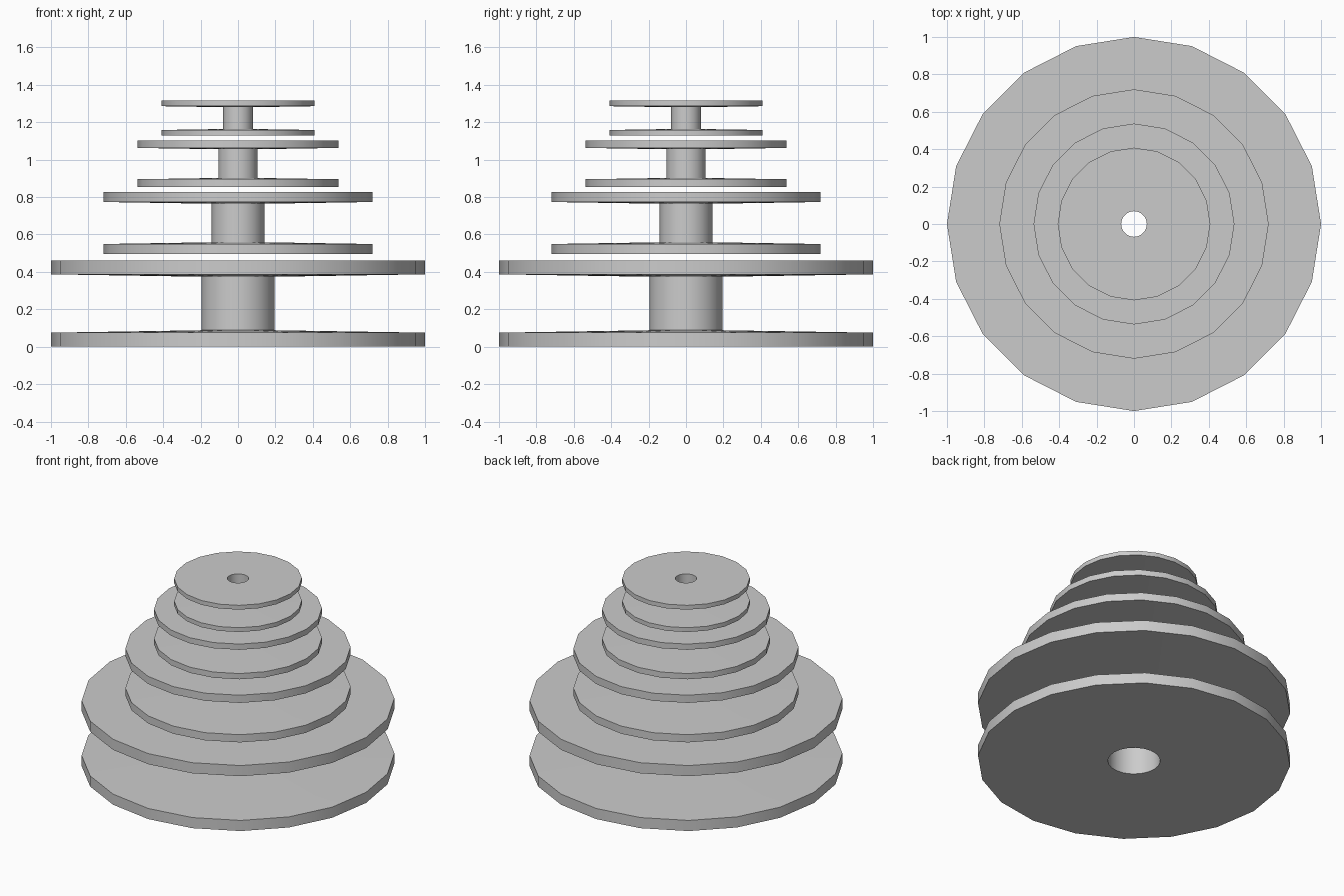
import bpy
import bmesh
from math import tau
from mathutils import Vector

SIDES = 20

cube = bpy.data.objects.get("Cube")
if cube:
    bpy.data.objects.remove(cube, do_unlink=True)

# Half of the unit spool section (radius, height), mirrored about mid height
HEIGHT = 0.462
lower = [(0.168, 0), (1, 0), (1, 0.075), (0.195, 0.088)]
section = lower + [(r, HEIGHT - z) for r, z in reversed(lower)]


def make_spool(name, scale, base):
    """Lathe one hollow, flanged spool standing at the given height."""
    bm = bmesh.new()
    verts = [bm.verts.new((r * scale, 0, z * scale)) for r, z in section]
    edges = [bm.edges.new((v, verts[(i + 1) % len(verts)]))
             for i, v in enumerate(verts)]
    bmesh.ops.spin(bm, geom=verts + edges, cent=Vector(), axis=Vector((0, 0, 1)),
                   angle=tau, steps=SIDES, use_duplicate=False)
    bmesh.ops.remove_doubles(bm, verts=bm.verts, dist=0.0001)
    bmesh.ops.recalc_face_normals(bm, faces=bm.faces)
    mesh = bpy.data.meshes.new(name)
    bm.to_mesh(mesh)
    bm.free()
    spool = bpy.data.objects.new(name, mesh)
    spool.location.z = base
    bpy.context.collection.objects.link(spool)
    return spool


# Stack of shrinking spools separated by small gaps
spools = [
    make_spool("base_spool", 1, 0),
    make_spool("lower_middle_spool", 0.72, 0.495),
    make_spool("upper_middle_spool", 0.537, 0.855),
    make_spool("top_spool", 0.408, 1.128),
]

# Smooth the round walls, keep the rims sharp
bpy.ops.object.select_all(action='DESELECT')
for spool in spools:
    spool.select_set(True)
bpy.context.view_layer.objects.active = spools[0]
bpy.ops.object.shade_smooth_by_angle()
